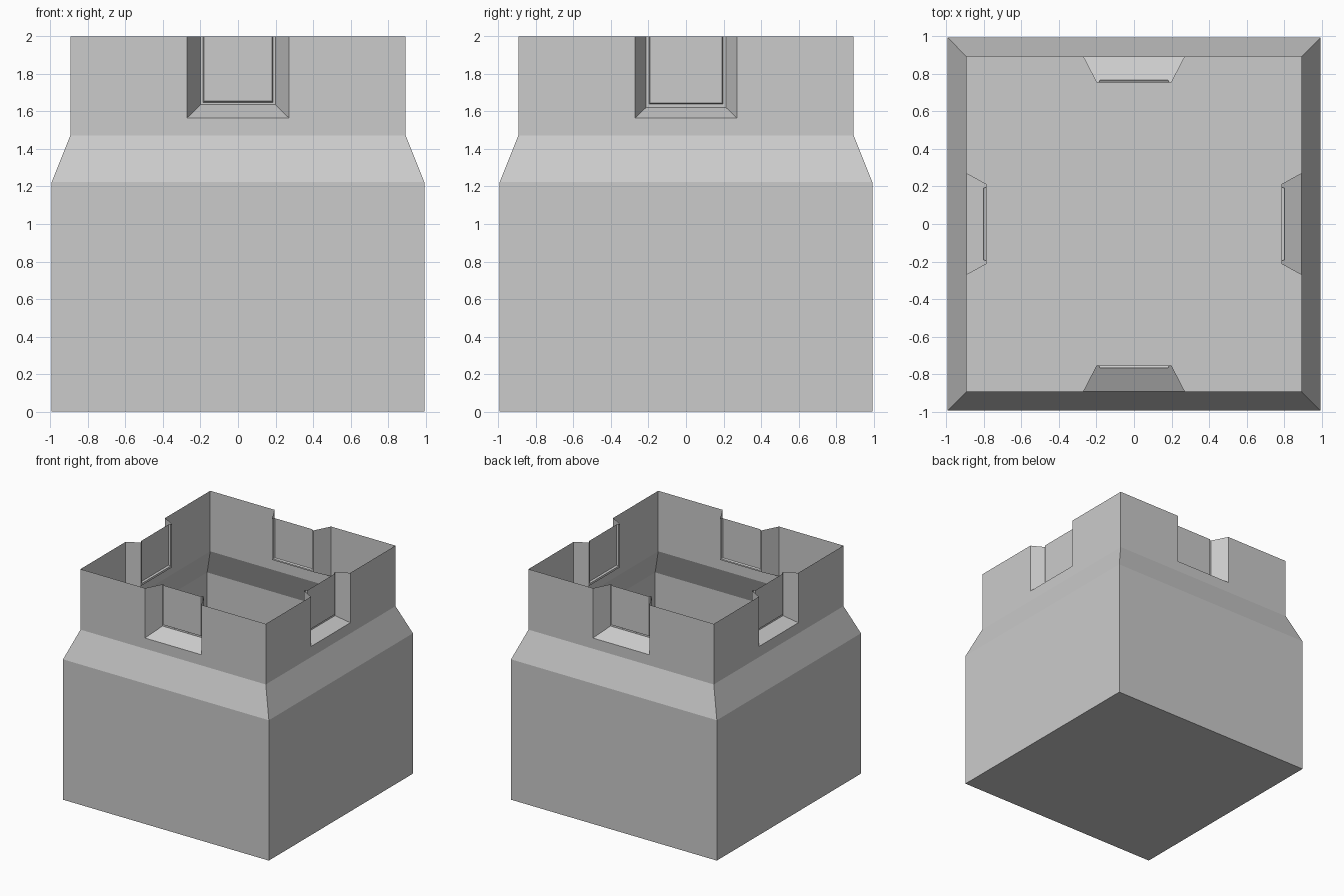
import bpy
import bmesh
from math import pi
from mathutils import Matrix, Vector

if "Cube" in bpy.data.objects:
    bpy.data.objects.remove(bpy.data.objects["Cube"])

TOP = 2.0
BASE, NECK = 0.993, 0.894            # half widths of the lower and upper box
Z_LOW, Z_HIGH = 1.224, 1.472         # bottom and top of the sloped shoulder
OPENING = (0.272, 1.565, NECK)       # half width, sill height, distance from centre


def quad(bm, pts, turn):
    bm.faces.new([bm.verts.new(turn @ Vector(p)) for p in pts])


def u_shape(level):
    """Open-topped U outline on the front side."""
    w, sill, d = level
    return [(-w, -d, TOP), (-w, -d, sill), (w, -d, sill), (w, -d, TOP)]


def bridge(bm, outer, inner, turn):
    """Three quads joining two nested U outlines."""
    a, b = u_shape(outer), u_shape(inner)
    for i in range(3):
        quad(bm, (a[i], a[i + 1], b[i + 1], b[i]), turn)


def finish(bm, name):
    bmesh.ops.remove_doubles(bm, verts=bm.verts, dist=1e-4)
    mesh = bpy.data.meshes.new(name)
    bm.to_mesh(mesh)
    bm.free()
    obj = bpy.data.objects.new(name, mesh)
    bpy.context.collection.objects.link(obj)
    return obj


turns = [Matrix.Rotation(i * pi / 2, 3, 'Z') for i in range(4)]

# Hollow open-topped body: floor, lower walls, sloped shoulder, notched upper walls
bm = bmesh.new()
rings = [(BASE, 0.0), (BASE, Z_LOW), (NECK, Z_HIGH)]
for turn in turns:
    for (r0, z0), (r1, z1) in zip(rings, rings[1:]):
        quad(bm, ((-r0, -r0, z0), (r0, -r0, z0), (r1, -r1, z1), (-r1, -r1, z1)), turn)
    bridge(bm, (NECK, Z_HIGH, NECK), OPENING, turn)
quad(bm, ((-BASE, -BASE, 0), (-BASE, BASE, 0), (BASE, BASE, 0), (BASE, -BASE, 0)), turns[0])
finish(bm, "body")

# Window recesses: splayed reveal, narrow frame, slightly raised pane
deep = [OPENING, (0.200, 1.636, 0.755), (0.187, 1.648, 0.755), (0.181, 1.655, 0.767)]
shallow = [OPENING, (0.213, 1.621, 0.787), (0.197, 1.639, 0.787), (0.191, 1.645, 0.803)]
names = ("front_window", "right_window", "back_window", "left_window")
for name, turn, levels in zip(names, turns, (deep, shallow, deep, shallow)):
    bm = bmesh.new()
    for outer, inner in zip(levels, levels[1:]):
        bridge(bm, outer, inner, turn)
    quad(bm, u_shape(levels[-1]), turn)
    finish(bm, name)
